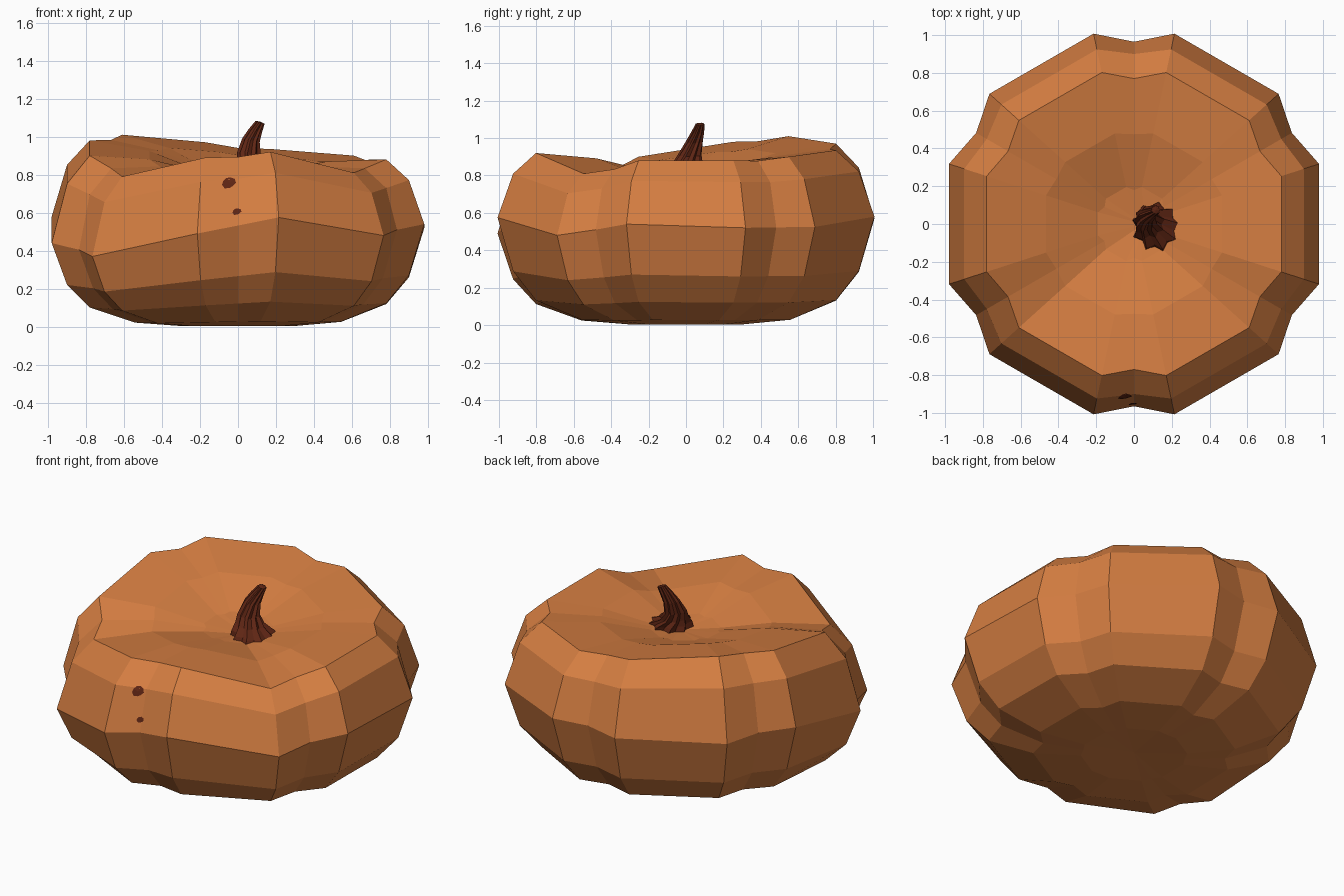
import bpy, bmesh, math
from mathutils import Vector
from mathutils.bvhtree import BVHTree

if "Cube" in bpy.data.objects:
    bpy.data.objects.remove(bpy.data.objects["Cube"])


def material(name, rgb):
    m = bpy.data.materials.new(name)
    m.diffuse_color = (*rgb, 1)
    m.use_nodes = True
    m.node_tree.nodes["Principled BSDF"].inputs["Base Color"].default_value = m.diffuse_color
    return m


orange = material("pumpkin orange", (0.67, 0.21, 0.054))
brown = material("stem brown", (0.115, 0.019, 0.007))


def finish(bm, name, mat):
    bmesh.ops.recalc_face_normals(bm, faces=bm.faces)
    me = bpy.data.meshes.new(name)
    bm.to_mesh(me)
    me.materials.append(mat)
    ob = bpy.data.objects.new(name, me)
    bpy.context.collection.objects.link(ob)
    return ob


def loft(bm, rings, start, end):
    """Skin a stack of rings and close both ends with a fan."""
    vs = [[bm.verts.new(p) for p in r] for r in rings]
    n = len(vs[0])
    for a, b in zip(vs, vs[1:]):
        for i in range(n):
            j = (i + 1) % n
            bm.faces.new((a[i], a[j], b[j], b[i]))
    for ring, tip in ((vs[0], start), (vs[-1], end)):
        c = bm.verts.new(tip)
        for i in range(n):
            bm.faces.new((ring[i], ring[(i + 1) % n], c))


# Body: six lobes, two columns each, with a groove column between lobes.
# Heights of widest line and of upper rim, counter-clockwise from -18 degrees
belt = [0.54, 0.52, 0.525, 0.58, 0.57, 0.56, 0.58, 0.44, 0.37, 0.49, 0.575, 0.48]
rim = [0.88, 0.88, 0.90, 0.935, 0.97, 1.01, 0.98, 0.90, 0.79, 0.89, 0.92, 0.81]
columns = []  # angle, groove flag, belt height, rim height
for k in range(6):
    a, b, c = 2 * k, 2 * k + 1, (2 * k + 2) % 12
    columns.append((60 * k - 18, 0, belt[a], rim[a]))
    columns.append((60 * k + 18, 0, belt[b], rim[b]))
    columns.append((60 * k + 30, 1, (belt[b] + belt[c]) / 2,
                    (rim[b] + rim[c]) / 2 - 0.012))

DISH = 0.79
# radius, groove radius, height from belt height e and rim height t
profile = [
    (0.30, 0.29, lambda e, t: 0.003),
    (0.57, 0.52, lambda e, t: 0.05 * e),
    (0.82, 0.76, lambda e, t: 0.23 * e),
    (0.945, 0.88, lambda e, t: 0.50 * e),
    (1.03, 0.965, lambda e, t: e),
    (0.945, 0.90, lambda e, t: e + 0.68 * (t - e)),
    (0.82, 0.77, lambda e, t: t),
    (0.49, 0.475, lambda e, t: DISH + 0.03 + 0.55 * (t - DISH)),
    (0.20, 0.18, lambda e, t: DISH + 0.015 + 0.1 * (t - DISH)),
]
rings = []
for r, rg, h in profile:
    ring = []
    for ang, groove, e, t in columns:
        q = rg if groove else r
        w = math.radians(ang)
        ring.append((q * math.cos(w), q * math.sin(w), h(e, t)))
    rings.append(ring)
bm = bmesh.new()
loft(bm, rings, (0, 0, 0.015), (0.05, 0, DISH))
tree = BVHTree.FromBMesh(bm)
finish(bm, "pumpkin_body", orange)

# Stem: fluted, twisted and bent, flaring at its foot
path = [((0.13, -0.02, 0.785), 0.145), ((0.115, -0.012, 0.825), 0.125),
        ((0.08, 0.005, 0.86), 0.085), ((0.06, 0.02, 0.91), 0.064),
        ((0.068, 0.045, 0.98), 0.047), ((0.09, 0.062, 1.03), 0.036),
        ((0.115, 0.075, 1.075), 0.025)]
rings = []
for k, ((x, y, z), r) in enumerate(path):
    ring = []
    for i in range(18):
        w = math.tau * i / 18 + 0.12 * k
        q = r * (0.78 if i % 2 else 1)
        # tilt the upper rings to follow the bend
        ring.append((x + q * math.cos(w), y + q * math.sin(w),
                     z - 0.05 * k * q * math.cos(w)))
    rings.append(ring)
bm = bmesh.new()
loft(bm, rings, (0.13, -0.02, 0.785), (0.115, 0.075, 1.08))
finish(bm, "stem", brown)

# Blemishes: two small irregular patches laid on the front
for name, x, z, rx, rz in (("large_blemish", -0.048, 0.757, 0.036, 0.029),
                           ("small_blemish", -0.006, 0.606, 0.023, 0.017)):
    bm = bmesh.new()

    def on_skin(px, pz):
        hit, normal, _, _ = tree.ray_cast(Vector((px, -2, pz)), Vector((0, 1, 0)))
        return bm.verts.new(hit + Vector((0, -0.005, 0)))

    c = on_skin(x, z)
    edge = []
    for i in range(9):
        w = math.tau * i / 9
        q = 1 + 0.15 * math.sin(2 * w) + 0.06 * math.cos(3 * w)
        edge.append(on_skin(x + rx * q * math.cos(w), z + rz * q * math.sin(w)))
    for i in range(9):
        bm.faces.new((c, edge[i], edge[(i + 1) % 9]))
    bm.normal_update()
    ob = finish(bm, name, brown)
    if ob.data.polygons[0].normal.y > 0:
        ob.data.flip_normals()
